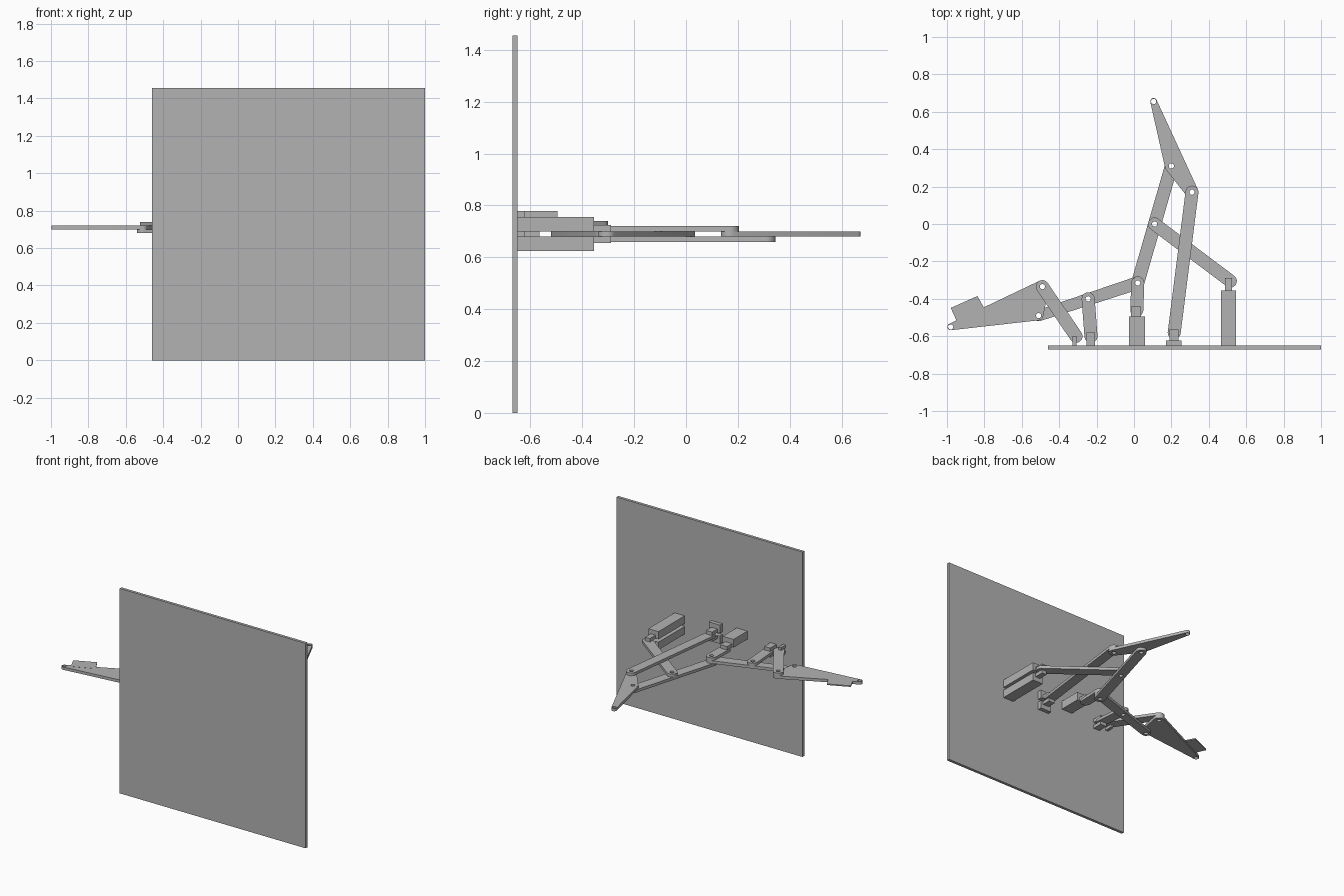
import bpy
from math import cos, sin, tau
from mathutils import Vector
from mathutils.geometry import convex_hull_2d

if "Cube" in bpy.data.objects:
    bpy.data.objects.remove(bpy.data.objects["Cube"], do_unlink=True)

grey = bpy.data.materials.new("plain_grey")
grey.use_nodes = True
grey.diffuse_color = (0.45, 0.45, 0.45, 1)
grey.node_tree.nodes["Principled BSDF"].inputs["Base Color"].default_value = grey.diffuse_color

T = 0.02       # link thickness
R = 0.035      # link end radius
HOLE = 0.014   # pin hole radius
LOW, MID, HIGH, TOP = 0.66, 0.68, 0.70, 0.72   # undersides of the link layers


def finish(name, mesh):
    obj = bpy.data.objects.new(name, mesh)
    mesh.materials.clear()
    mesh.materials.append(grey)
    bpy.context.collection.objects.link(obj)
    return obj


def circle(c, r, n=24):
    return [Vector((c[0] + r * cos(tau * i / n), c[1] + r * sin(tau * i / n))) for i in range(n)]


def plate(name, loops, z, t=T):
    """Flat plate from an outline followed by hole loops."""
    curve = bpy.data.curves.new(name, "CURVE")
    curve.dimensions = "2D"
    curve.fill_mode = "BOTH"
    curve.extrude = t / 2
    for loop in loops:
        spline = curve.splines.new("POLY")
        spline.points.add(len(loop) - 1)
        for point, co in zip(spline.points, loop):
            point.co = (co[0], co[1], 0, 1)
        spline.use_cyclic_u = True
    temp = bpy.data.objects.new(name + "_curve", curve)
    bpy.context.collection.objects.link(temp)
    deps = bpy.context.evaluated_depsgraph_get()
    mesh = bpy.data.meshes.new_from_object(temp.evaluated_get(deps))
    bpy.data.objects.remove(temp, do_unlink=True)
    obj = finish(name, mesh)
    obj.location.z = z + t / 2
    return obj


def link(name, ends, z, holes, radii=None):
    """Rounded plate wrapped around its pivots, with pin holes."""
    radii = radii or [R] * len(ends)
    cloud = [p for c, r in zip(ends, radii) for p in circle(c, r)]
    outline = [cloud[i] for i in convex_hull_2d(cloud)]
    return plate(name, [outline] + [circle(h, HOLE, 16) for h in holes], z)


def box(name, x, y, z):
    corners = [(i, j, k) for k in z for j in y for i in x]
    faces = [(0, 2, 3, 1), (4, 5, 7, 6), (0, 1, 5, 4), (2, 6, 7, 3), (0, 4, 6, 2), (1, 3, 7, 5)]
    mesh = bpy.data.meshes.new(name)
    mesh.from_pydata(corners, [], faces)
    return finish(name, mesh)


# Pivots
hub, elbow, knee = (0.02, -0.315), (0.11, 0.0), (0.2, 0.31)
crank, tip = (0.31, 0.17), (0.105, 0.655)
rocker, heel, lever, toe = (-0.245, -0.4), (-0.51, -0.49), (-0.49, -0.335), (-0.98, -0.55)
hub_base, crank_base, brace_base = (0.015, -0.46), (0.215, -0.58), (0.515, -0.305)
rocker_base, lever_base = (-0.23, -0.6), (-0.31, -0.6)

# Wall panel
WALL = -0.65
box("wall_panel", (-0.46, 1), (-0.67, WALL), (0, 1.455))

# Long arm and finger linkage
link("main_arm", [hub, knee], LOW, [hub, elbow, knee])
link("brace_link", [elbow, brace_base], MID, [elbow])
link("crank_arm", [crank, crank_base], HIGH, [crank])
link("finger_plate", [crank, knee, tip], MID, [crank, knee, tip], [R, R, 0.018])

# Side arm and jaw linkage
link("side_arm", [hub, heel], MID, [hub, rocker, heel], [R, 0.03])
link("hub_link", [hub, hub_base], HIGH, [hub])
link("rocker_link", [rocker, rocker_base], HIGH, [rocker])
link("lever_link", [lever, lever_base], TOP, [lever])
link("jaw_plate", [lever, heel, toe], HIGH, [lever, heel, toe], [R, 0.025, 0.018])
plate("jaw_tab", [[(-0.79, -0.47), (-0.837, -0.385), (-0.98, -0.449), (-0.94, -0.535)]], 0.713, 0.008)

# Deep mounts clasping the brace from both sides
for side, block, peg in (("upper", (HIGH, 0.755), (HIGH, 0.725)),
                         ("lower", (0.625, MID), (0.656, MID))):
    box(side + "_brace_mount", (0.465, 0.545), (WALL, -0.355), block)
    box(side + "_brace_peg", (0.487, 0.525), (-0.355, -0.29), peg)

# Single mount above the hub link
box("hub_mount", (-0.027, 0.058), (WALL, -0.495), (TOP, 0.778))
box("hub_peg", (-0.015, 0.038), (-0.495, -0.44), (TOP, 0.745))

# Shallow mounts clasping the crank arm
for side, block, peg in (("upper", (TOP, 0.778), (TOP, 0.745)),
                         ("lower", (0.645, HIGH), (0.677, HIGH))):
    box(side + "_crank_mount", (0.17, 0.255), (WALL, -0.623), block)
    box(side + "_crank_peg", (0.19, 0.237), (-0.623, -0.565), peg)

# Pegs clasping the rocker and lever links
for side, rocker_z, lever_z in (("upper", (TOP, 0.745), (0.74, 0.76)),
                                ("lower", (0.677, HIGH), (HIGH, TOP))):
    box(side + "_rocker_peg", (-0.255, -0.208), (WALL, -0.58), rocker_z)
    box(side + "_lever_peg", (-0.328, -0.308), (WALL, -0.598), lever_z)

# Smooth the rounded ends, keep edges sharp
plates = [o for o in bpy.context.collection.objects if o.type == "MESH" and grey.name in o.data.materials]
for obj in bpy.context.view_layer.objects:
    obj.select_set(obj in plates)
bpy.context.view_layer.objects.active = plates[0]
bpy.ops.object.shade_smooth_by_angle()
